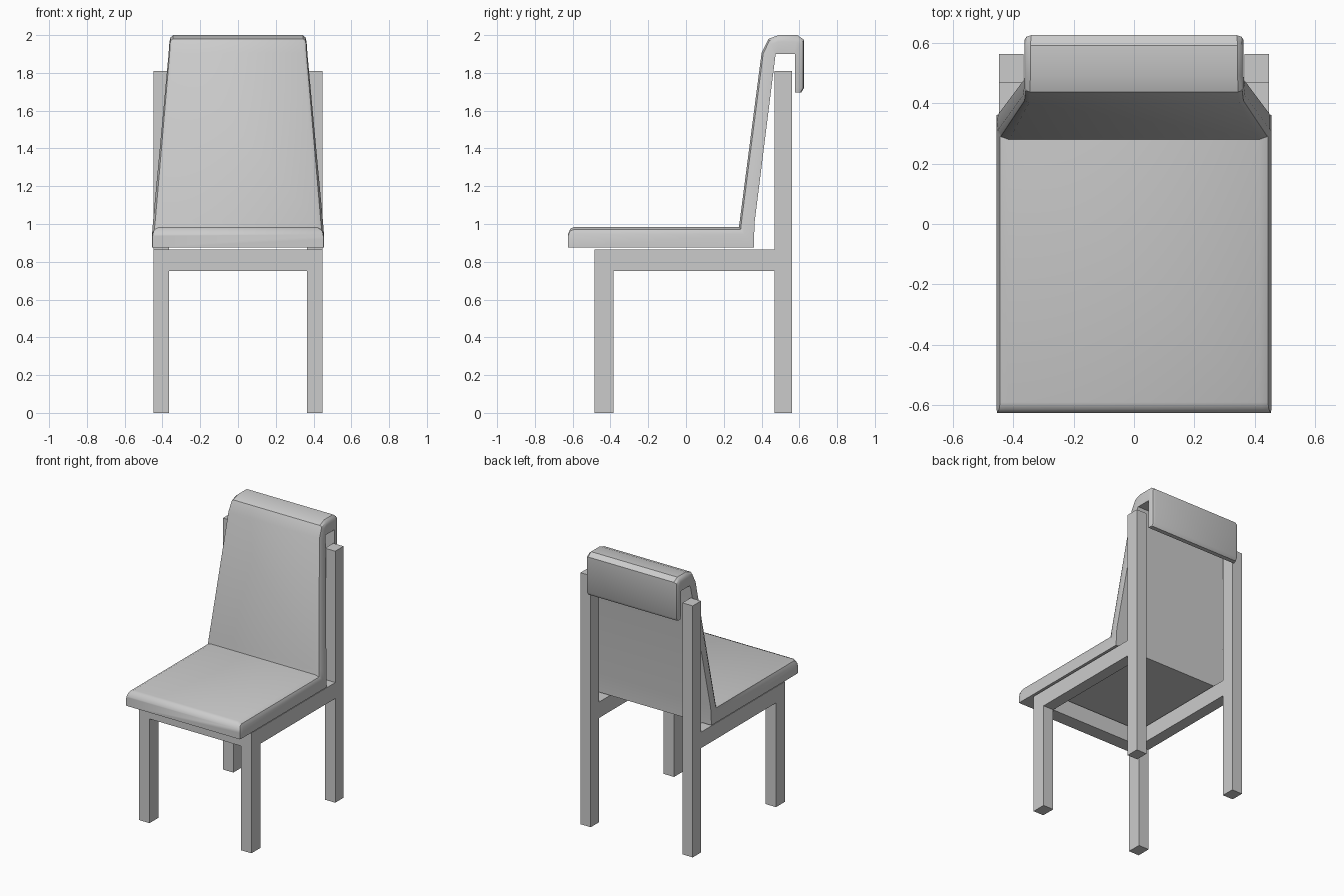
import bpy, bmesh, math

if "Cube" in bpy.data.objects:
    bpy.data.objects.remove(bpy.data.objects["Cube"])


def box(name, x, y, z):
    bpy.ops.mesh.primitive_cube_add(
        size=1, location=[(a + b) / 2 for a, b in (x, y, z)])
    ob = bpy.context.object
    ob.name = name
    ob.scale = [b - a for a, b in (x, y, z)]
    bpy.ops.object.transform_apply(location=True, rotation=False, scale=True)
    return ob


# Wooden frame: legs and side rails on both sides, front rail between
for side, s in (("left", -1), ("right", 1)):
    outer = sorted((s * 0.365, s * 0.447))
    box(f"front_leg_{side}", outer, (-0.485, -0.385), (0, 0.865))
    box(f"back_leg_{side}", outer, (0.468, 0.562), (0, 1.81))
    box(f"side_rail_{side}", outer, (-0.385, 0.468), (0.75, 0.865))
box("front_rail", (-0.365, 0.365), (-0.485, -0.385), (0.75, 0.865))

# Upholstery: one padded strip running along the seat, up the back, over the top
# Each station: outer (y, z), inner (y, z), half width, edge rounding
stations = [
    ((-0.625, 0.945), (-0.625, 0.875), 0.453, 0.004),
    ((-0.612, 0.976), (-0.612, 0.875), 0.455, 0.030),
    ((-0.590, 0.985), (-0.590, 0.875), 0.455, 0.040),
    ((0.280, 0.985), (0.360, 0.875), 0.455, 0.040),
    ((0.285, 1.020), (0.362, 1.000), 0.450, 0.040),
    ((0.400, 1.905), (0.472, 1.880), 0.368, 0.020),
    ((0.437, 1.980), (0.475, 1.900), 0.364, 0.020),
    ((0.490, 2.000), (0.485, 1.900), 0.363, 0.020),
    ((0.590, 2.000), (0.570, 1.900), 0.363, 0.020),
    ((0.625, 1.975), (0.578, 1.900), 0.363, 0.023),
    ((0.625, 1.720), (0.578, 1.720), 0.363, 0.023),
    ((0.610, 1.697), (0.578, 1.697), 0.361, 0.015),
]
bm = bmesh.new()
rings = []
for (oy, oz), (iy, iz), w, c in stations:
    half = [(0, w), (0.65, w), (0.88, w - 0.3 * c), (1, w - c)]
    section = half + [(t, -x) for t, x in reversed(half)]
    rings.append([bm.verts.new((x, iy + (oy - iy) * t, iz + (oz - iz) * t))
                  for t, x in section])
for a, b in zip(rings, rings[1:]):
    for i in range(8):
        j = (i + 1) % 8
        bm.faces.new((a[i], a[j], b[j], b[i]))
bm.faces.new(rings[0])
bm.faces.new(rings[-1])
bmesh.ops.recalc_face_normals(bm, faces=bm.faces)
mesh = bpy.data.meshes.new("cushion")
bm.to_mesh(mesh)
bm.free()
cushion = bpy.data.objects.new("seat_and_back_cushion", mesh)
bpy.context.collection.objects.link(cushion)
bpy.ops.object.select_all(action='DESELECT')
cushion.select_set(True)
bpy.context.view_layer.objects.active = cushion
bpy.ops.object.shade_smooth_by_angle(angle=math.radians(35))
